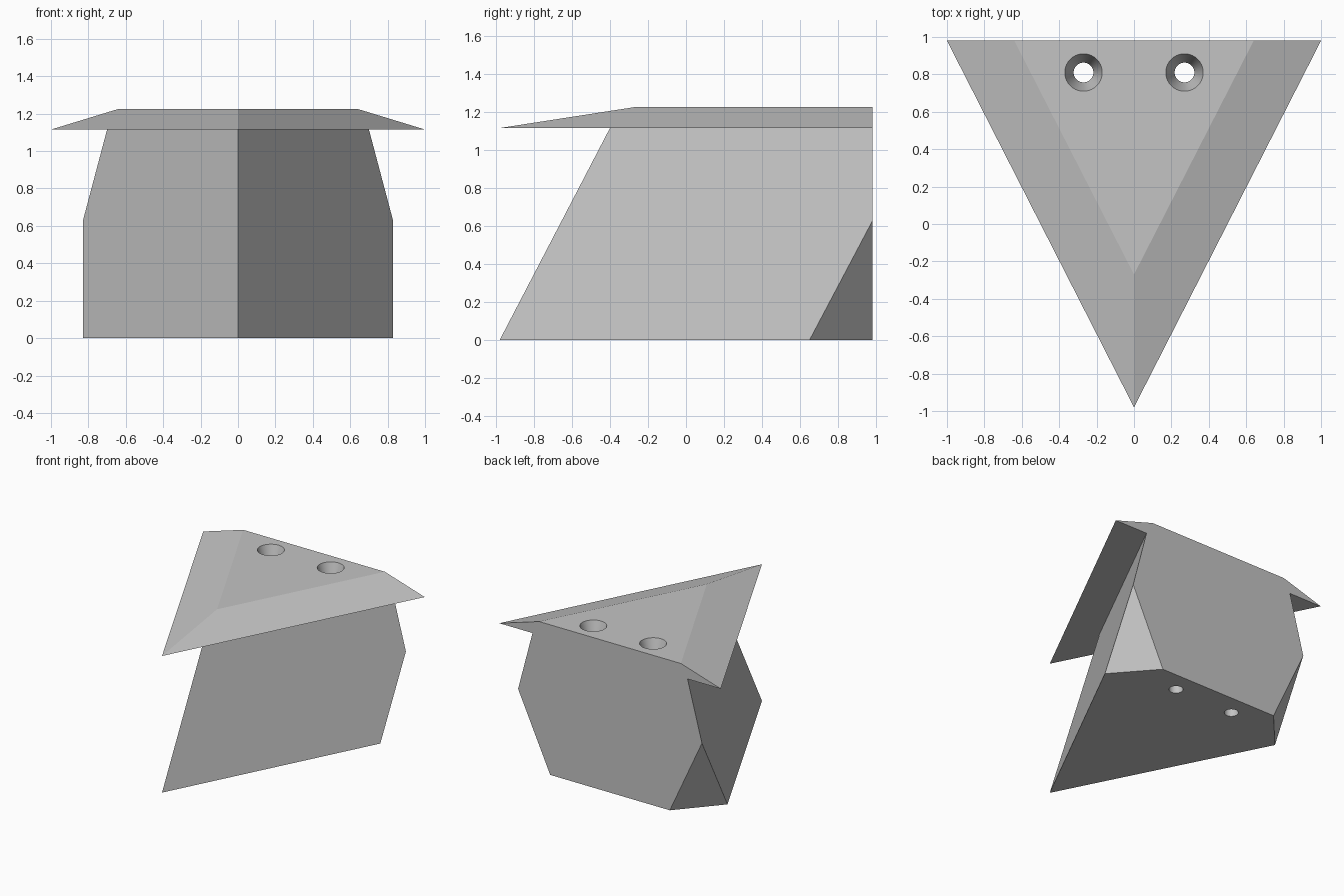
import bpy, bmesh, math

cube = bpy.data.objects.get("Cube")
if cube:
    bpy.data.objects.remove(cube, do_unlink=True)

grey = bpy.data.materials.new("light grey")
grey.use_nodes = True
COLOUR = (0.55, 0.55, 0.55, 1)
grey.diffuse_color = COLOUR
grey.node_tree.nodes["Principled BSDF"].inputs["Base Color"].default_value = COLOUR

BACK = 0.98
LID_Z, TOP_Z = 1.115, 1.225


def finish(bm, name):
    bmesh.ops.recalc_face_normals(bm, faces=bm.faces[:])
    mesh = bpy.data.meshes.new(name)
    bm.to_mesh(mesh)
    bm.free()
    mesh.materials.append(grey)
    obj = bpy.data.objects.new(name, mesh)
    bpy.context.collection.objects.link(obj)
    return obj


def convex_solid(name, points):
    """Flat-faced solid from half its corners, mirrored across x."""
    bm = bmesh.new()
    for x, y, z in points:
        for s in ((1, -1) if x else (1,)):
            bm.verts.new((s * x, y, z))
    bmesh.ops.convex_hull(bm, input=bm.verts[:])
    bmesh.ops.dissolve_limit(bm, angle_limit=math.radians(2),
                             verts=bm.verts[:], edges=bm.edges[:])
    return finish(bm, name)


def screw_cutter(x, y):
    """Straight bore that flares into a countersink at the top."""
    profile = [(0, -0.2), (0.053, -0.2), (0.053, TOP_Z - 0.15),
               (0.1, TOP_Z), (0.1, TOP_Z + 0.1), (0, TOP_Z + 0.1)]
    bm = bmesh.new()
    verts = [bm.verts.new((x + r, y, z)) for r, z in profile]
    edges = [bm.edges.new(pair) for pair in zip(verts, verts[1:])]
    bmesh.ops.spin(bm, geom=verts + edges, cent=(x, y, 0), axis=(0, 0, 1),
                   angle=math.tau, steps=40, use_duplicate=False)
    bmesh.ops.remove_doubles(bm, verts=bm.verts[:], dist=0.0005)
    cutter = finish(bm, "screw_cutter")
    cutter.hide_render = True
    return cutter


# Wedge body leaning back, with its lower rear corners cut off
body = convex_solid("wedge_body", [
    (0, -0.98, 0), (0.83, 0.65, 0), (0.54, BACK, 0),
    (0.83, BACK, 0.625), (0.70, BACK, LID_Z), (0, -0.40, LID_Z)])

# Overhanging triangular lid with sloped front sides
lid = convex_solid("bevelled_lid", [
    (0, -0.98, LID_Z), (1, BACK, LID_Z),
    (0, -0.27, TOP_Z), (0.64, BACK, TOP_Z)])

# Two countersunk screw holes through both parts
cutters = [screw_cutter(s * 0.27, 0.81) for s in (1, -1)]
for part in (body, lid):
    bpy.ops.object.select_all(action="DESELECT")
    part.select_set(True)
    bpy.context.view_layer.objects.active = part
    for cutter in cutters:
        mod = part.modifiers.new("screw_hole", "BOOLEAN")
        mod.operation = "DIFFERENCE"
        mod.solver = "EXACT"
        mod.object = cutter
        bpy.ops.object.modifier_apply(modifier=mod.name)
    bpy.ops.object.shade_smooth_by_angle(angle=math.radians(10))
for cutter in cutters:
    bpy.data.objects.remove(cutter, do_unlink=True)
